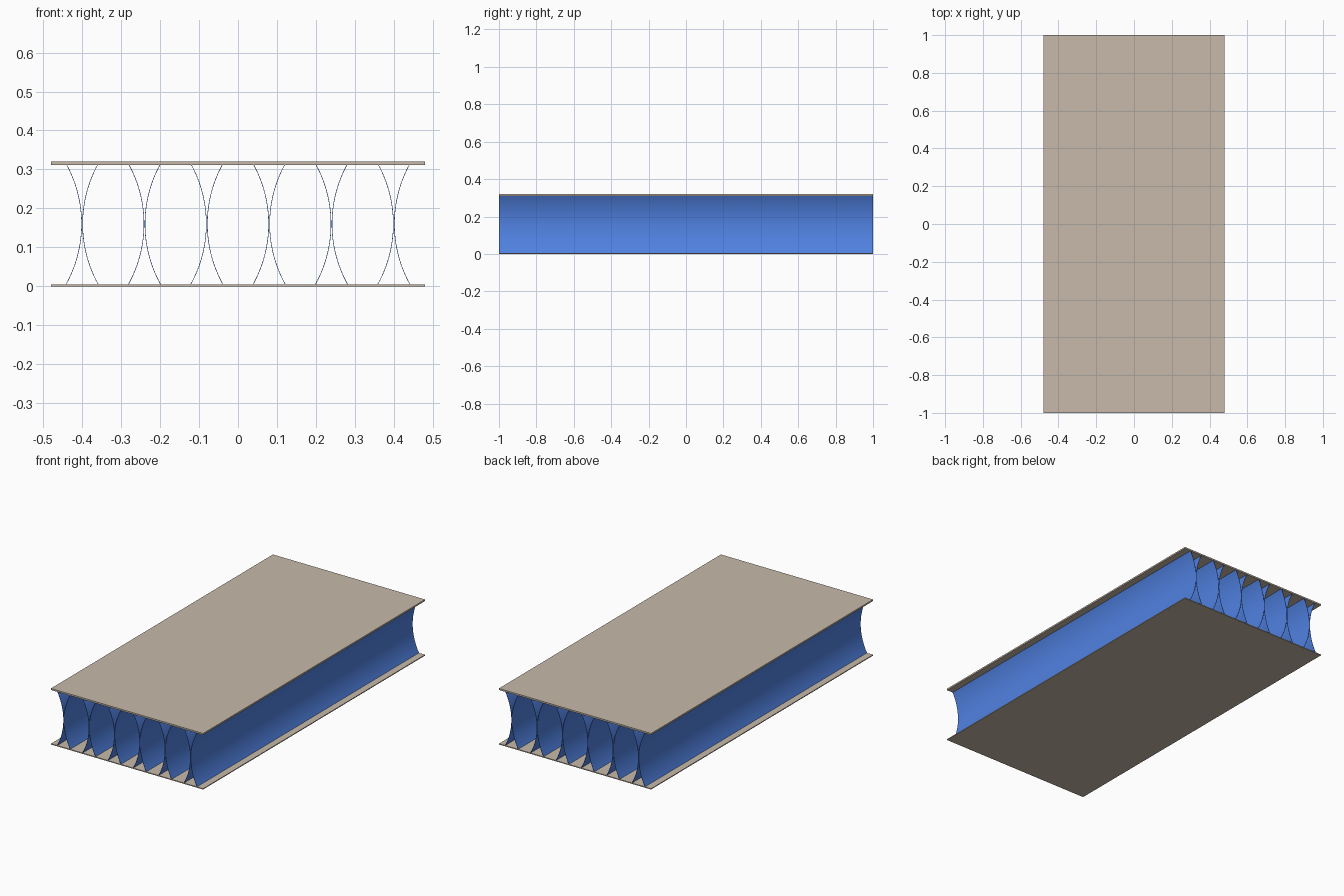
import bpy, bmesh, math

if "Cube" in bpy.data.objects:
    bpy.data.objects.remove(bpy.data.objects["Cube"])


def material(name, rgb):
    m = bpy.data.materials.new(name)
    m.diffuse_color = (*rgb, 1)
    m.use_nodes = True
    m.node_tree.nodes["Principled BSDF"].inputs["Base Color"].default_value = m.diffuse_color
    return m


BEIGE = material("beige panel", (0.57, 0.49, 0.40))
BLUE = material("blue sheet", (0.08, 0.22, 0.75))


def add_object(name, bm, mat):
    me = bpy.data.meshes.new(name)
    bmesh.ops.recalc_face_normals(bm, faces=bm.faces)
    bm.to_mesh(me)
    bm.free()
    me.materials.append(mat)
    ob = bpy.data.objects.new(name, me)
    bpy.context.collection.objects.link(ob)
    return ob


def panel(name, z0, z1):
    bm = bmesh.new()
    bmesh.ops.create_cube(bm, size=1)
    for v in bm.verts:
        v.co.x *= 0.96
        v.co.y *= 2
        v.co.z = z0 if v.co.z < 0 else z1
    add_object(name, bm, BEIGE)


def curved_sheet(name, cx, side):
    """Thin arc sheet: touches cx at mid height, its ends flare to one side."""
    radius, thick, n, mid = 0.32, 0.0015, 32, 0.16
    half = math.asin(0.155 / radius)
    angles = [-half + 2 * half * i / n for i in range(n + 1)]
    pts = []
    for r, seq in ((radius, angles), (radius - thick, angles[::-1])):
        pts += [(cx + side * (radius - r * math.cos(a)), mid + r * math.sin(a)) for a in seq]
    bm = bmesh.new()
    front = [bm.verts.new((x, -1, z)) for x, z in pts]
    back = [bm.verts.new((x, 1, z)) for x, z in pts]
    k = len(pts)
    for i in range(k):
        j = (i + 1) % k
        f = bm.faces.new((front[i], front[j], back[j], back[i]))
        f.smooth = i not in (n, k - 1)
    # thin end strips
    for ring in (front, back):
        for i in range(n):
            bm.faces.new((ring[i], ring[i + 1], ring[k - 2 - i], ring[k - 1 - i]))
    for e in bm.edges:
        if e.calc_face_angle(0) > math.radians(40):
            e.smooth = False
    add_object(name, bm, BLUE)


# Flat face panels
panel("bottom_panel", 0.0, 0.005)
panel("top_panel", 0.311, 0.32)

# Six pairs of back-to-back curved core sheets
for i in range(6):
    cx = -0.4 + 0.16 * i
    curved_sheet(f"core_sheet_left_{i + 1}", cx - 0.0005, -1)
    curved_sheet(f"core_sheet_right_{i + 1}", cx + 0.0005, 1)
